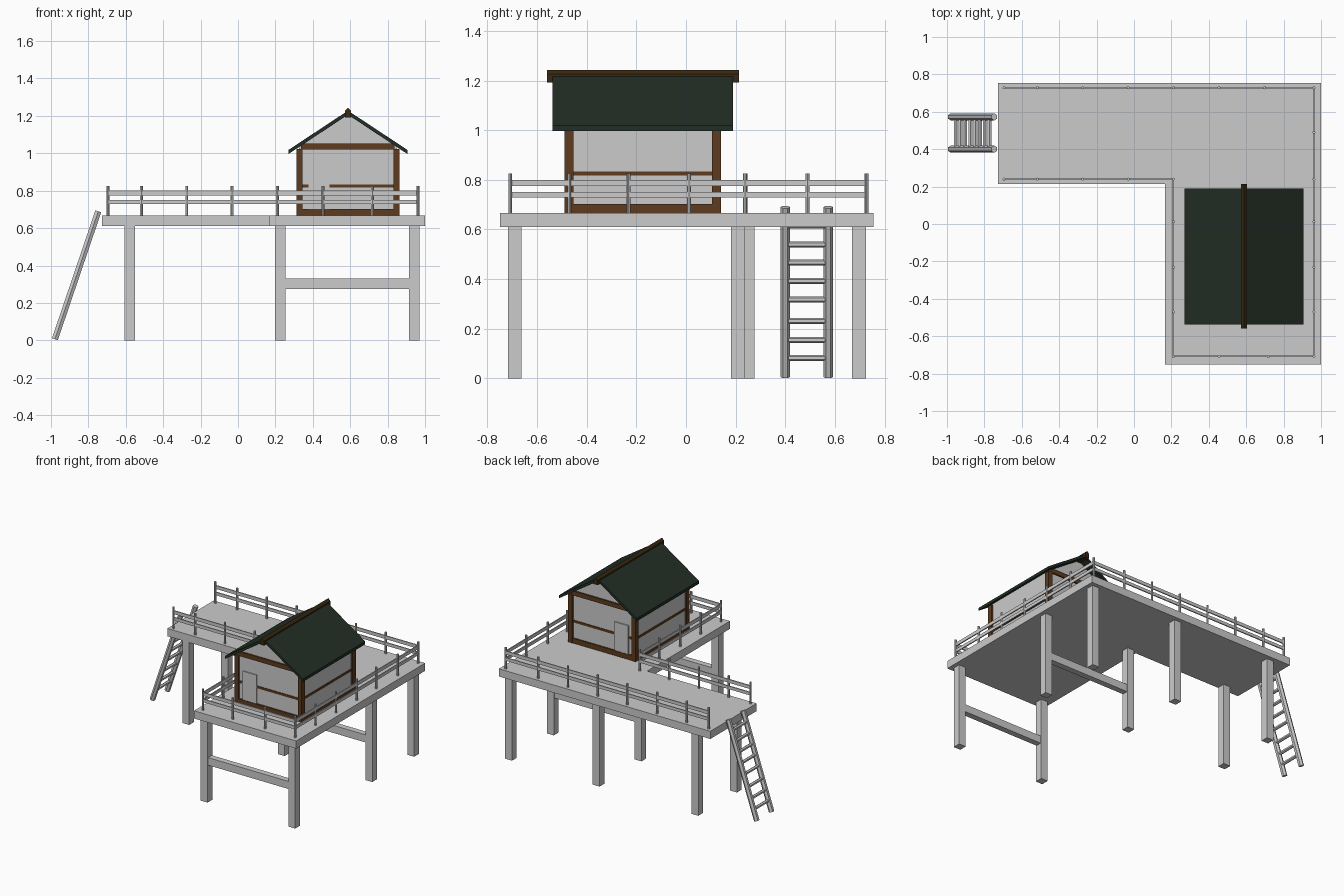
import bpy, bmesh, math
from mathutils import Vector, Matrix

if "Cube" in bpy.data.objects:
    bpy.data.objects.remove(bpy.data.objects["Cube"])


def material(name, rgb):
    m = bpy.data.materials.new(name)
    m.diffuse_color = (*rgb, 1)
    m.use_nodes = True
    m.node_tree.nodes["Principled BSDF"].inputs["Base Color"].default_value = m.diffuse_color
    return m


GREY = material("pale_grey", (0.60, 0.60, 0.60))
BROWN = material("timber_brown", (0.11, 0.043, 0.013))
GREEN = material("roof_green", (0.016, 0.027, 0.018))
RIDGE = material("ridge_brown", (0.04, 0.022, 0.005))


def finish(bm, name, mat):
    bmesh.ops.recalc_face_normals(bm, faces=bm.faces[:])
    me = bpy.data.meshes.new(name)
    bm.to_mesh(me)
    bm.free()
    me.materials.append(mat)
    ob = bpy.data.objects.new(name, me)
    bpy.context.collection.objects.link(ob)
    return ob


def add_box(bm, x, y, z):
    """Box from (min, max) ranges."""
    size = [r[1] - r[0] for r in (x, y, z)]
    mid = [(r[1] + r[0]) / 2 for r in (x, y, z)]
    bmesh.ops.create_cube(bm, size=1, matrix=Matrix.Translation(mid) @ Matrix.Diagonal((*size, 1)))


def boxes(name, mat, items):
    bm = bmesh.new()
    for b in items:
        add_box(bm, *b)
    return finish(bm, name, mat)


def around(c, half):
    return (c - half, c + half)


def add_rod(bm, a, b, r, sides, turn=0.0):
    a, b = Vector(a), Vector(b)
    d = b - a
    rot = d.to_track_quat('Z', 'Y').to_matrix().to_4x4()
    bmesh.ops.create_cone(bm, cap_ends=True, segments=sides, radius1=r, radius2=r, depth=d.length,
                          matrix=Matrix.Translation((a + b) / 2) @ rot @ Matrix.Rotation(turn, 4, 'Z'))


def prism(name, mat, points, depth, axis):
    """Extrude a 2D profile along z (axis 'Z') or y (axis 'Y')."""
    bm = bmesh.new()
    co = (lambda u, v: (u, v, depth[0])) if axis == 'Z' else (lambda u, v: (u, depth[0], v))
    face = bm.faces.new([bm.verts.new(co(u, v)) for u, v in points])
    out = bmesh.ops.extrude_face_region(bm, geom=[face])
    step = depth[1] - depth[0]
    vec = (0, 0, step) if axis == 'Z' else (0, step, 0)
    bmesh.ops.translate(bm, vec=vec, verts=[v for v in out['geom'] if isinstance(v, bmesh.types.BMVert)])
    return finish(bm, name, mat)


# L-shaped deck
DECK = 0.667
prism("deck", GREY, [(-0.727, 0.215), (0.166, 0.215), (0.166, -0.75), (1.0, -0.75),
                     (1.0, 0.755), (-0.727, 0.755)], (0.61, DECK), 'Z')

# stilts and the two cross braces
stilts = [(0.226, -0.69), (0.942, -0.69), (0.226, 0.209), (0.942, 0.209),
          (0.226, 0.697), (0.942, 0.697), (-0.58, 0.247), (-0.58, 0.697)]
boxes("stilts", GREY, [(around(x, 0.028), around(y, 0.028), (0, 0.61)) for x, y in stilts])
boxes("stilt_braces", GREY, [((0.254, 0.914), around(y, 0.022), (0.274, 0.33)) for y in (-0.69, 0.209)])

# railing: one path around the deck, open at the ladder end
path = [(-0.695, 0.728), (0.962, 0.728), (0.962, -0.708), (0.21, -0.708), (0.21, 0.24), (-0.695, 0.24)]
rails = []
for (x0, y0), (x1, y1) in zip(path, path[1:]):
    for z in ((0.728, 0.751), (0.775, 0.80)):
        rails.append(((min(x0, x1) - 0.004, max(x0, x1) + 0.004),
                      (min(y0, y1) - 0.004, max(y0, y1) + 0.004), z))
boxes("railing_rails", GREY, rails)

long_x = [-0.517, -0.274, -0.031, 0.21]
side_y = [-0.47, -0.231, 0.012]
posts = path + [(x, 0.728) for x in long_x + [0.454, 0.697]]
posts += [(x, 0.24) for x in long_x[:3]] + [(x, -0.708) for x in (0.454, 0.718)]
posts += [(0.962, y) for y in side_y + [0.238, 0.49]] + [(0.21, y) for y in side_y]
bm = bmesh.new()
for x, y in posts:
    add_rod(bm, (x, y, DECK - 0.002), (x, y, 0.825), 0.008, 8)
finish(bm, "railing_posts", GREY)

# ladder: hexagonal side poles and rungs
low, high = Vector((-0.979, 0, 0.006)), Vector((-0.747, 0, 0.69))
bm = bmesh.new()
for y in (0.4, 0.573):
    off = Vector((0, y, 0))
    add_rod(bm, low + off, high + off, 0.019, 6, math.pi / 2)
finish(bm, "ladder_poles", GREY)
bm = bmesh.new()
for z in (0.083, 0.155, 0.232, 0.318, 0.393, 0.466, 0.54, 0.615):
    x = low.x + (high.x - low.x) * (z - low.z) / (high.z - low.z)
    add_rod(bm, (x, 0.4, z), (x, 0.573, z), 0.012, 6)
finish(bm, "ladder_rungs", GREY)

# hut walls with gables
CX, CY = 0.588, -0.174
HX, HY = 0.262, 0.302                      # wall half sizes
ridge_z, slope = 1.228, 0.66
under = lambda d: ridge_z - 0.022 - slope * d
prism("hut_walls", GREY, [(CX - HX, DECK), (CX + HX, DECK), (CX + HX, under(HX)),
                          (CX, under(0)), (CX - HX, under(HX))], (CY - HY, CY + HY), 'Y')

# timber frame
PX, PY = 0.275, 0.315                      # frame half sizes
frame = []
for s in (-1, 1):
    for t in (-1, 1):
        frame.append((around(CX + s * (PX - 0.016), 0.016), around(CY + t * (PY - 0.018), 0.018), (DECK, 1.022)))
boxes("corner_timbers", BROWN, frame)
beams = []
for s in (-1, 1):
    ex, ey = CX + s * (HX - 0.01), CY + s * (HY - 0.01)
    beams += [(around(CX, PX - 0.02), around(ey, 0.021), (DECK, 0.703)),
              (around(ex, 0.021), around(CY, PY - 0.02), (DECK, 0.703)),
              (around(CX, PX - 0.02), around(ey, 0.014), (0.817, 0.834)),
              (around(ex, 0.014), around(CY, PY - 0.02), (0.817, 0.834)),
              (around(CX, 0.25), around(ey, 0.021), (1.02, 1.053))]
boxes("wall_beams", BROWN, beams)

# doors on the front and back
boxes("doors", GREY, [((0.377, 0.489), around(CY + s * (HY + 0.003), 0.0048), (0.7, 0.914)) for s in (-1, 1)])

# roof and ridge beam
E = 0.318
prism("roof", GREEN, [(CX, ridge_z), (CX + E, ridge_z - slope * E), (CX + E, under(E)), (CX, under(0)),
                      (CX - E, under(E)), (CX - E, ridge_z - slope * E)], (-0.537, 0.19), 'Y')
prism("ridge_beam", RIDGE, [(CX - 0.017, 1.192), (CX + 0.017, 1.192), (CX + 0.017, 1.226),
                            (CX, 1.243), (CX - 0.017, 1.226)], (-0.56, 0.214), 'Y')
